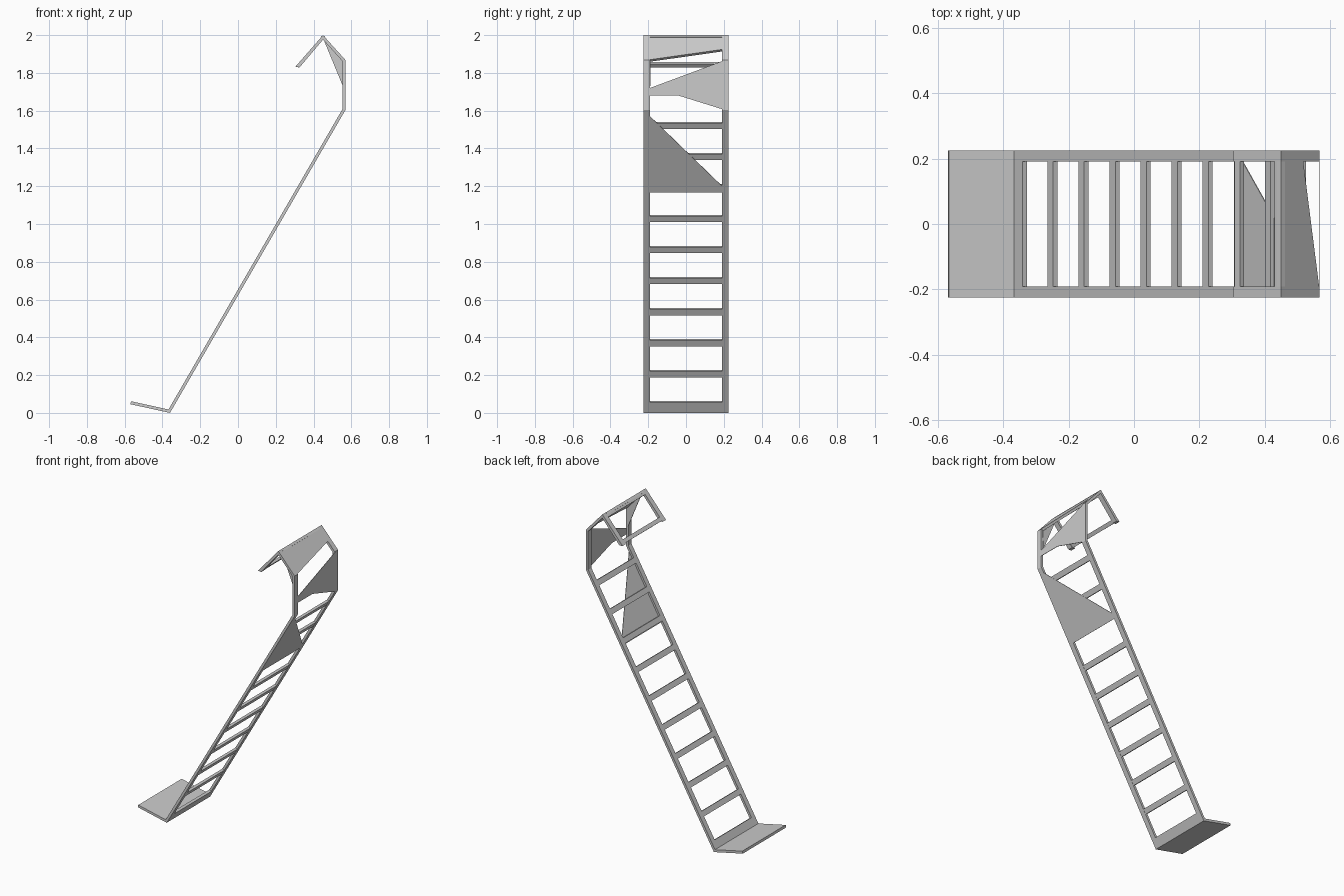
import bpy, bmesh
from mathutils import Vector

if "Cube" in bpy.data.objects:
    bpy.data.objects.remove(bpy.data.objects["Cube"])

T = 0.016            # plate thickness
W, G = 0.225, 0.191  # half width of the frame, half width of the openings

# outer side profile (x, z): foot end, heel, upper bend, shoulder, ridge, hook tip
OUT = [Vector(p) for p in [(-0.57, 0.046), (-0.36, 0.0), (0.569, 1.604),
                           (0.569, 1.868), (0.45, 2.0), (0.303, 1.832)]]
FOOT, LADDER, UPRIGHT, SHOULDER, HOOK = range(5)


def normal(i):
    d = (OUT[i + 1] - OUT[i]).normalized()
    return Vector((-d.y, d.x))


# inner profile by mitred offset
INN = [OUT[0] + normal(0) * T]
for i in range(1, 5):
    a, b = normal(i - 1), normal(i)
    INN.append(OUT[i] + (a + b) * T / (1 + a.dot(b)))
INN.append(Vector((0.326, 1.829)))


def prism(name, bottom, top):
    me = bpy.data.meshes.new(name)
    bm = bmesh.new()
    a = [bm.verts.new(p) for p in bottom]
    b = [bm.verts.new(p) for p in top]
    n = len(a)
    bm.faces.new(a)
    bm.faces.new(b[::-1])
    for i in range(n):
        bm.faces.new((a[i], b[i], b[(i + 1) % n], a[(i + 1) % n]))
    bmesh.ops.recalc_face_normals(bm, faces=bm.faces)
    bm.to_mesh(me)
    bm.free()
    ob = bpy.data.objects.new(name, me)
    bpy.context.collection.objects.link(ob)
    return ob


def side_extrude(name, pts, y0, y1):
    return prism(name, [(p[0], y0, p[1]) for p in pts], [(p[0], y1, p[1]) for p in pts])


def plate(name, seg, yz, d0=0.0, d1=T):
    """Plate lying on one profile segment; outline as (y, z) on the outer face."""
    p, q, n = OUT[seg], OUT[seg + 1], normal(seg)

    def at(y, z, d):
        t = (z - p.y) / (q.y - p.y)
        v = p.lerp(q, t) + n * d
        return (v.x, y, v.y)
    return prism(name, [at(y, z, d0) for y, z in yz], [at(y, z, d1) for y, z in yz])


def bar(name, seg, z0, z1, d0=0.0):
    return plate(name, seg, [(-G, z0), (G, z0), (G, z1), (-G, z1)], d0)


# bent side rails
for side, y0, y1 in (("left", -W, -G), ("right", G, W)):
    side_extrude(side + "_rail", OUT[1:] + INN[:0:-1], y0, y1)

# solid foot plate and bottom bar
side_extrude("foot_plate", [OUT[0], OUT[1], INN[1], INN[0]], -W, W)
bar("bottom_bar", LADDER, 0.0, 0.055)

# ladder rungs
for i in range(9):
    z = 0.188 + 0.1642 * i
    bar("rung_%d" % (i + 1), LADDER, z, z + 0.03, 0.001)

# slanted skin panel on the ladder
plate("ladder_panel", LADDER, [(-G, 1.168), (G, 1.168), (G, 1.2), (-G, 1.57)], 0, 0.003)

# tapered skin panel on the upright
plate("upright_panel", UPRIGHT, [(-G, 1.68), (-0.04, 1.68), (G, 1.608), (G, 1.862), (-G, 1.72)], 0, 0.003)

# sloping shoulder plate and its side gusset
plate("shoulder_plate", SHOULDER, [(-G, 1.87), (G, 1.924), (G, 2.0), (-G, 2.0)])
side_extrude("shoulder_gusset", [(0.455, 1.972), (0.558, 1.866), (0.555, 1.73)], -G, -G + 0.004)

# hook frame cross bars
bar("hook_ridge_bar", HOOK, 1.977, 2.0)
bar("hook_tip_bar", HOOK, 1.838, 1.857)
